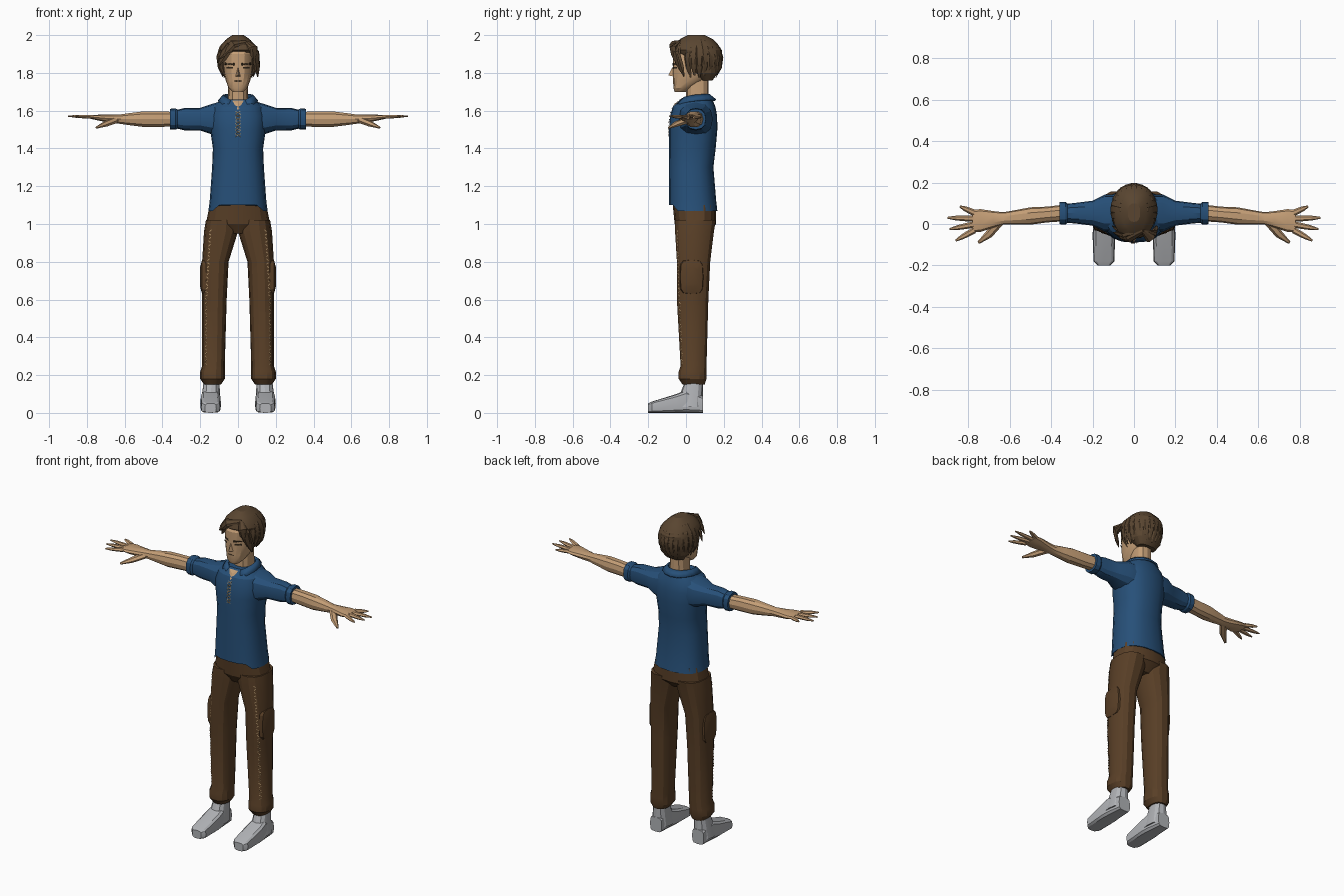
import bpy, bmesh, math
from mathutils import Vector
from mathutils.bvhtree import BVHTree

default_cube = bpy.data.objects.get("Cube")
if default_cube:
    bpy.data.objects.remove(default_cube)


def material(name, red, green, blue):
    mat = bpy.data.materials.new(name)
    mat.use_nodes = True
    colour = (red, green, blue, 1)
    mat.diffuse_color = colour
    mat.node_tree.nodes["Principled BSDF"].inputs["Base Color"].default_value = colour
    return mat


SKIN = material("tan skin", .55, .34, .18)
SHIRT = material("blue cloth", .02, .08, .19)
PANTS = material("brown cloth", .1, .05, .02)
HAIR = material("brown hair", .1, .06, .03)
SHOE = material("grey leather", .44, .45, .47)
THREAD = material("tan thread", .5, .34, .17)
DARK = material("dark brown", .03, .02, .01)


def finish(name, bm, mat, mirror=False, solid=True):
    if solid:
        bmesh.ops.recalc_face_normals(bm, faces=bm.faces)
    mesh = bpy.data.meshes.new(name)
    bm.to_mesh(mesh)
    bm.free()
    mesh.materials.append(mat)
    ob = bpy.data.objects.new(name, mesh)
    bpy.context.collection.objects.link(ob)
    if mirror:
        ob.modifiers.new("mirror", "MIRROR")
    if solid:
        bpy.ops.object.select_all(action="DESELECT")
        ob.select_set(True)
        bpy.context.view_layer.objects.active = ob
        bpy.ops.object.shade_smooth_by_angle(angle=math.radians(25))
    return ob


def skin_rings(bm, rings):
    rows = [[bm.verts.new(point) for point in ring] for ring in rings]
    for low, high in zip(rows, rows[1:]):
        for i in range(len(low)):
            bm.faces.new((low[i - 1], low[i], high[i], high[i - 1]))
    bm.faces.new(rows[0])
    bm.faces.new(rows[-1])


def rounded(angle, power):
    """Rounded-box coordinates of an angle."""
    return [math.copysign(abs(c) ** (2 / power), c) for c in (math.cos(angle), math.sin(angle))]


def loft(axis, rings, sides=16, power=2.4):
    """Each ring is (position, low, high, low, high) across the other two axes."""
    bm, loops = bmesh.new(), []
    for position, low_a, high_a, low_b, high_b in rings:
        loop = []
        for k in range(sides):
            u, v = rounded(math.tau * k / sides, power)
            point = [(low_a + high_a + u * (high_a - low_a)) / 2,
                     (low_b + high_b + v * (high_b - low_b)) / 2]
            point.insert(axis, position)
            loop.append(point)
        loops.append(loop)
    skin_rings(bm, loops)
    return bm


def upright(rings, sides=16):
    """Symmetric body shape from rings of (height, half width, front, back)."""
    return loft(2, [(z, -half, half, front, back) for z, half, front, back in rings], sides)


def arm_loft(rings, sides, slope):
    """Shape along x from (x, half depth, half height); slope leads it forward and the hand up."""
    loops = []
    for x, depth, height in rings:
        y = .052 + slope * (.35 - x)
        z = 1.555 + slope * max(0, x - .65)
        loops.append((x, y - depth, y + depth, z - height, z + height))
    return loft(0, loops, sides)


def tube(bm, path, width, taper, facing, flat, sides=6):
    """Tapered tube, flattened along its facing direction."""
    loops, last = [], len(path) - 1
    for i, point in enumerate(path):
        along = (path[min(i + 1, last)] - path[max(i - 1, 0)]).normalized()
        side = along.cross(facing(point)).normalized() * width * taper(i / last)
        up = side.cross(along) * flat
        turns = [math.tau * k / sides for k in range(sides)]
        loops.append([point + side * math.cos(t) + up * math.sin(t) for t in turns])
    skin_rings(bm, loops)


def surface(ob):
    return BVHTree.FromPolygons([v.co for v in ob.data.vertices],
                                [p.vertices for p in ob.data.polygons])


def plate(bm, tree, points, lift=.005):
    """Thin patch laid on the front of a surface, outlined by (x, z) points."""
    def drop(x, z):
        place, normal, *_ = tree.ray_cast(Vector((x, -1, z)), Vector((0, 1, 0)))
        return bm.verts.new(place + normal * lift)
    middle = drop(*[sum(values) / len(points) for values in zip(*points)])
    rim = [drop(*point) for point in points]
    for i in range(len(rim)):
        bm.faces.new((middle, rim[i - 1], rim[i]))


def bar(x, z, half, thick, slant=0):
    return [(x - half, z - thick - slant), (x + half, z - thick + slant),
            (x + half, z + thick + slant), (x - half, z + thick - slant)]


# Trousers
finish("trouser_hips", upright([(.95, .08, -.03, .11), (1, .17, -.06, .16),
                                (1.1, .15, -.07, .16)]), PANTS)
trousers = finish("trouser_legs", loft(2, [
    (.15, .09, .18, -.02, .1), (.18, .07, .2, -.04, .11), (.22, .07, .2, -.04, .11),
    (.25, .07, .19, -.03, .11), (.6, .06, .19, -.05, .12), (.8, .05, .19, -.05, .13),
    (.96, 0, .18, -.06, .15), (1.02, 0, .17, -.06, .16)], 14), PANTS, mirror=True)
pockets = [(x, .03 - .06 * size, .03 + .06 * size, .72 - .09 * size, .72 + .09 * size)
           for x, size in ((.16, 1.1), (.19, 1), (.2, .6))]
finish("side_pockets", loft(0, pockets, 12, power=4), PANTS, mirror=True)

# Zigzag seam down each leg
bm, tree = bmesh.new(), surface(trousers)
for k in range(38):
    height = .26 + k * .019
    across = .167 - .06 * max(0, height - .6)
    plate(bm, tree, bar(across, height, .005, .0025, .004 * (-1) ** k), .003)
finish("leg_stitches", bm, THREAD, mirror=True, solid=False)

# Shoes
finish("shoe_ankles", loft(2, [(.03, .09, .2, -.06, .09), (.18, .1, .18, 0, .09)], 12),
       SHOE, mirror=True)
feet = [(y, .145 - half, .145 + half, 0, top) for y, half, top in (
    (-.2, .03, .05), (-.18, .05, .06), (-.05, .055, .1), (0, .05, .12), (.09, .04, .09))]
finish("shoe_feet", loft(1, feet, 12, power=4), SHOE, mirror=True)

# Shirt body, with the hem raised at the front
bm = upright([(1.07, .157, -.09, .166), (1.12, .15, -.09, .16), (1.3, .137, -.09, .145),
              (1.4, .133, -.09, .157), (1.5, .147, -.09, .166), (1.57, .15, -.085, .165),
              (1.62, .135, -.07, .156), (1.66, .09, -.03, .14)], 20)
for vert in bm.verts:
    if vert.co.z < 1.1 and vert.co.y < 0 and abs(vert.co.x) < .12:
        vert.co.z += .03
shirt = finish("shirt_body", bm, SHIRT)

# Sleeves with turned cuffs
finish("shirt_sleeves", arm_loft([
    (.07, .09, .1), (.14, .09, .08), (.2, .06, .06), (.28, .05, .06), (.32, .046, .05),
    (.33, .054, .056), (.36, .053, .055)], 12, slope=0), SHIRT, mirror=True)

# Folded collar, sweeping round from the nape to the open front
bm, steps = bmesh.new(), 6
rows = []
for radius, depth, top, fall in ((.08, .085, 1.688, .03), (.108, .12, 1.66, .045)):
    row = []
    for k in range(steps + 1):
        turn = math.radians(150) * k / steps
        row.append(bm.verts.new((radius * math.sin(turn), .04 + depth * math.cos(turn),
                                 top - fall * (k / steps) ** 4)))
    rows.append(row)
for k in range(steps):
    bm.faces.new((rows[0][k], rows[0][k + 1], rows[1][k + 1], rows[1][k]))
collar = finish("shirt_collar", bm, SHIRT, mirror=True)
collar.modifiers.new("thickness", "SOLIDIFY").thickness = .01

# Open neck and crossed chest lacing
tree = surface(shirt)
bm = bmesh.new()
plate(bm, tree, [(-.03, 1.65), (0, 1.6), (.03, 1.65)])
finish("open_neck", bm, SKIN, solid=False)
bm = bmesh.new()
for k in range(8):
    for side in (-1, 1):
        plate(bm, tree, bar(0, 1.47 + k * .017, .013, .002, .007 * side), .004 + .001 * side)
finish("chest_lacing", bm, THREAD, solid=False)


# Arms, hands and fingers
def finger_taper(t):
    return math.sqrt(1 - .9 * t * t)


def overhead(point):
    return Vector((0, 0, 1))


bm = arm_loft([(.34, .04, .04), (.42, .038, .043), (.5, .042, .043), (.57, .035, .034),
               (.63, .03, .025), (.68, .04, .022), (.74, .055, .016), (.78, .054, .01)],
              10, slope=.09)
for k, reach in enumerate((.86, .89, .9, .84)):
    knuckle = Vector((.77, -.03 + .028 * k, 1.567))
    tip = Vector((reach, -.08 + .055 * k, 1.571))
    tube(bm, [knuckle.lerp(tip, t / 3) for t in range(4)], .015, finger_taper, overhead, .75)
thumb = [Vector(p) for p in ((.65, .01, 1.55), (.7, -.05, 1.53), (.75, -.09, 1.51))]
tube(bm, thumb, .022, finger_taper, overhead, .8)
finish("arms_and_hands", bm, SKIN, mirror=True)

# Neck, head and nose
finish("neck", upright([(1.6, .055, 0, .12), (1.8, .05, 0, .12)], 12), SKIN)
head = finish("head", upright([
    (1.7, .03, -.06, 0), (1.72, .05, -.067, .03), (1.76, .065, -.068, .1),
    (1.8, .075, -.07, .13), (1.9, .08, -.07, .16), (1.95, .06, -.04, .13)]), SKIN)
bm = bmesh.new()
for corner in ((0, -.066, 1.84), (-.016, -.06, 1.78), (.016, -.06, 1.78), (0, -.094, 1.787)):
    bm.verts.new(corner)
bmesh.ops.convex_hull(bm, input=bm.verts)
finish("nose", bm, SKIN)

# Brows, eyes and mouth
bm, tree = bmesh.new(), surface(head)
plate(bm, tree, bar(.042, 1.847, .026, .006, .002))
plate(bm, tree, bar(.041, 1.827, .016, .005))
finish("brows_and_eyes", bm, DARK, mirror=True, solid=False)
bm = bmesh.new()
plate(bm, tree, bar(0, 1.757, .02, .002), .002)
finish("mouth", bm, DARK, solid=False)

# Hair cap
finish("hair_cap", upright([
    (1.76, .06, .08, .14), (1.8, .09, .03, .17), (1.88, .105, -.02, .19),
    (1.92, .103, -.07, .19), (1.95, .09, -.06, .17), (1.98, .06, -.03, .14),
    (2, .03, .01, .1)]), HAIR)
crown = Vector((0, .068, 1.87))


def outward(point):
    return point - crown


def lock_taper(t):
    return math.sin(math.pi * (.15 + .8 * t))


# Strands falling from the crown round the sides and back
bm = bmesh.new()
strands, steps = 17, 5
for k in range(strands):
    turn = math.radians(236 * k / (strands - 1) - 28)
    path = []
    for step in range(steps + 1):
        tilt = math.radians(12 + (24 - k % 2) * step)
        drop = .12 if math.cos(tilt) > 0 else .14
        path.append(crown + Vector((.106 * math.cos(turn) * math.sin(tilt),
                                    .122 * math.sin(turn) * math.sin(tilt),
                                    drop * math.cos(tilt))))
    tube(bm, path, .026, lock_taper, outward, .4)
finish("hair_strands", bm, HAIR)

# Fringe swept both ways from a parting on the left
bm = bmesh.new()
parting = Vector((.045, -.035, 1.965))
for end in ((-.105, -.01, 1.84), (-.1, -.04, 1.875), (-.07, -.066, 1.9),
            (.085, -.06, 1.865), (.1, -.03, 1.81), (.105, -.01, 1.78)):
    end = Vector(end)
    middle = parting.lerp(end, .5) + Vector((end.x / 5, -.024, .02))
    tube(bm, [parting, middle, middle.lerp(end, .55), end], .026, lock_taper, outward, .45)
finish("hair_fringe", bm, HAIR)
